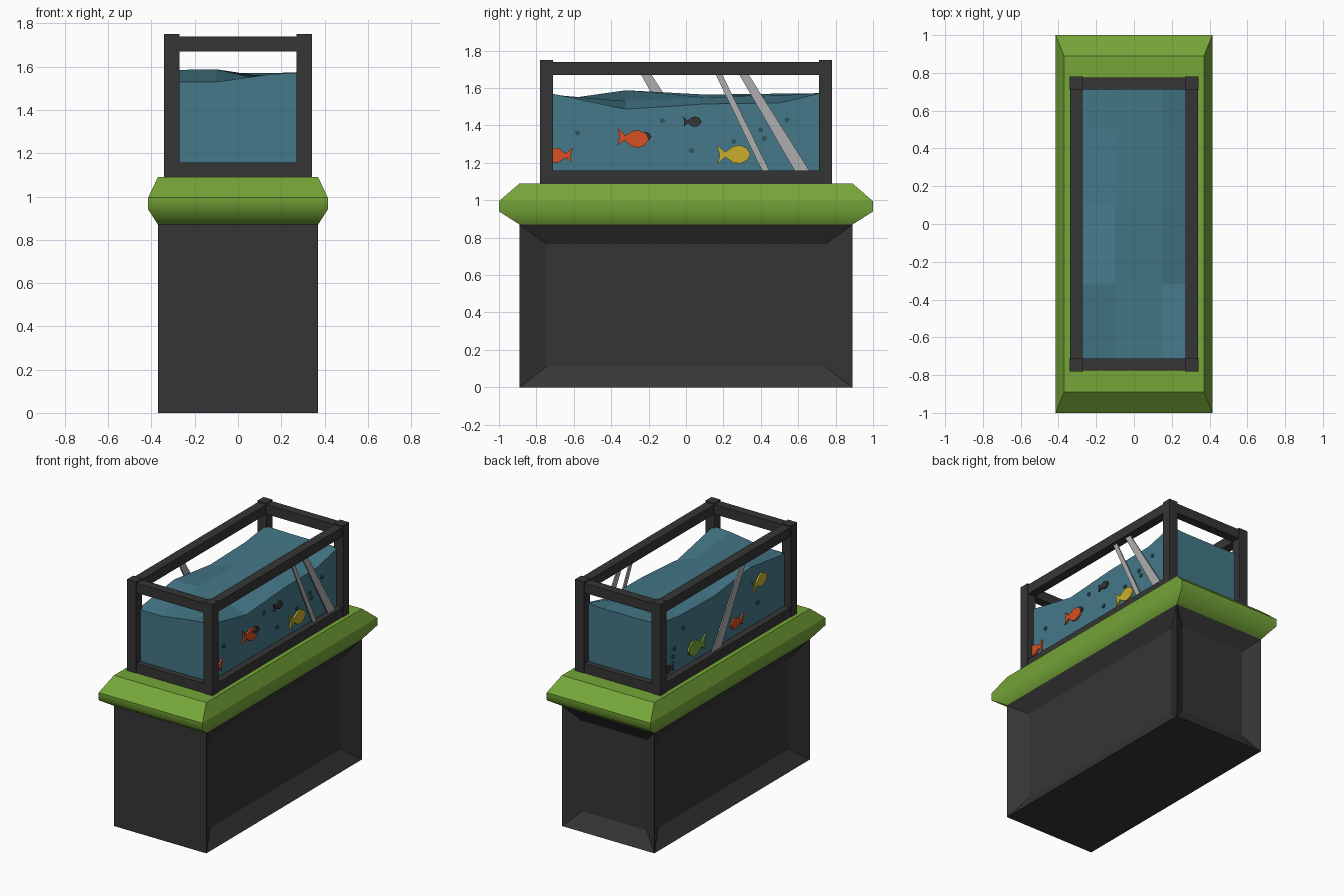
import bpy, bmesh, math
from mathutils import Vector

if "Cube" in bpy.data.objects:
    bpy.data.objects.remove(bpy.data.objects["Cube"])


def material(name, rgb):
    m = bpy.data.materials.new(name)
    m.diffuse_color = (*rgb, 1)
    m.use_nodes = True
    m.node_tree.nodes["Principled BSDF"].inputs["Base Color"].default_value = m.diffuse_color
    return m


DARK = material("charcoal", (0.036, 0.036, 0.036))
GREEN = material("leaf green", (0.18, 0.38, 0.04))
WATER = material("water blue", (0.058, 0.188, 0.246))
BUBBLE = material("deep blue", (0.03, 0.09, 0.115))
GREY = material("glint grey", (0.42, 0.42, 0.42))
ORANGE = material("orange", (0.68, 0.08, 0.017))
YELLOW = material("yellow", (0.58, 0.43, 0.027))


def finish(bm, name, mat):
    bmesh.ops.recalc_face_normals(bm, faces=bm.faces)
    me = bpy.data.meshes.new(name)
    bm.to_mesh(me)
    bm.free()
    me.materials.append(mat)
    ob = bpy.data.objects.new(name, me)
    bpy.context.collection.objects.link(ob)
    return ob


def box_mesh(x0, x1, y0, y1, z0, z1):
    bm = bmesh.new()
    bmesh.ops.create_cube(bm, size=1)
    for v in bm.verts:
        v.co = Vector(((x0 + x1) / 2 + v.co.x * (x1 - x0),
                       (y0 + y1) / 2 + v.co.y * (y1 - y0),
                       (z0 + z1) / 2 + v.co.z * (z1 - z0)))
    bm.normal_update()
    return bm


def box(name, mat, *dims):
    return finish(box_mesh(*dims), name, mat)


def side_plate(name, mat, outline, x, thick):
    """Outline in (y, z), extruded along x and centred on the given x."""
    bm = bmesh.new()
    f = bm.faces.new([bm.verts.new((x - thick / 2, y, z)) for y, z in outline])
    r = bmesh.ops.extrude_face_region(bm, geom=[f])
    for v in r["geom"]:
        if isinstance(v, bmesh.types.BMVert):
            v.co.x += thick
    return finish(bm, name, mat)


# Cabinet: flat front, sloped recessed panels on both sides and the back
bm = box_mesh(-0.37, 0.37, -0.89, 0.89, 0, 0.87)
for f in list(bm.faces):
    n = f.normal.copy()
    if abs(n.x) < 0.5 and n.y < 0.5:
        continue
    c = f.calc_center_median()
    bmesh.ops.inset_region(bm, faces=[f], thickness=0.02)
    for v in f.verts:
        s = Vector([math.copysign(1, a) for a in (v.co - c)])
        if abs(n.x) > 0.5:
            v.co = Vector((n.x * 0.30, s.y * 0.745, 0.4375 + s.z * 0.3275))
        else:
            v.co = Vector((s.x * 0.26, 0.82, 0.4375 + s.z * 0.3275))
finish(bm, "cabinet", DARK)

# Green bevelled top, soft only along its lower ridge
bm = bmesh.new()
rings = []
for x, y, z in [(0.37, 0.89, 0.87), (0.415, 1, 0.94), (0.415, 1, 0.995), (0.37, 0.89, 1.09)]:
    rings.append([bm.verts.new((x * a, y * b, z)) for a, b in ((-1, -1), (1, -1), (1, 1), (-1, 1))])
for lo, hi in zip(rings, rings[1:]):
    for i in range(4):
        j = (i + 1) % 4
        bm.faces.new((lo[i], lo[j], hi[j], hi[i]))
bm.faces.new(rings[0][::-1])
bm.faces.new(rings[-1])
for f in bm.faces:
    f.smooth = True
for e in bm.edges:
    e.smooth = all(v in rings[1] for v in e.verts)
finish(bm, "green_top", GREEN)

# Tank frame: posts and rails
for sx in (-1, 1):
    for sy in (-1, 1):
        box("frame_post", DARK, *sorted((sx * 0.27, sx * 0.342)), *sorted((sy * 0.71, sy * 0.78)), 1.085, 1.75)
for z0, z1 in ((1.085, 1.158), (1.67, 1.74)):
    for s in (-1, 1):
        box("long_rail", DARK, *sorted((s * 0.272, s * 0.338)), -0.75, 0.75, z0, z1)
        box("short_rail", DARK, -0.3, 0.3, *sorted((s * 0.712, s * 0.776)), z0, z1)

# Water block with a wavy faceted surface
xs = (-0.29, -0.1, 0.15, 0.29)
ys = (-0.73, -0.32, 0.1, 0.5, 0.73)
heights = ((1.53, 1.585, 1.535, 1.545, 1.575),
           (1.53, 1.588, 1.565, 1.57, 1.57),
           (1.565, 1.53, 1.55, 1.56, 1.57),
           (1.573, 1.487, 1.515, 1.52, 1.575))
bm = bmesh.new()
top = [[bm.verts.new((x, y, heights[i][j])) for j, y in enumerate(ys)] for i, x in enumerate(xs)]
for i in range(len(xs) - 1):
    for j in range(len(ys) - 1):
        bm.faces.new((top[i][j], top[i + 1][j], top[i + 1][j + 1], top[i][j + 1]))
r = bmesh.ops.extrude_face_region(bm, geom=list(bm.faces), use_keep_orig=True)
for v in r["geom"]:
    if isinstance(v, bmesh.types.BMVert):
        v.co.z = 1.09
finish(bm, "water", WATER)

# Diagonal glints on the glass: side, top y pair, bottom y pair
for s, t0, t1, b0, b1 in ((1, 0.155, 0.19, 0.41, 0.45),
                          (1, 0.28, 0.33, 0.585, 0.665),
                          (-1, -0.245, -0.19, 0.05, 0.15)):
    side_plate("glass_glint", GREY, [(t0, 1.68), (t1, 1.68), (b1, 1.15), (b0, 1.15)], s * 0.311, 0.009)

# Fish outline, nose towards +y, one unit long
FISH = [(0.5, 0.0), (0.4, 0.18), (0.2, 0.27), (0.0, 0.25), (-0.25, 0.07), (-0.5, 0.28),
        (-0.42, 0.0), (-0.46, -0.26), (-0.25, -0.08), (0.0, -0.25), (0.2, -0.27), (0.4, -0.17)]


def fish(name, mat, side, y, z, length, facing, tilt=0.0):
    c, s = math.cos(tilt), math.sin(tilt)
    pts = [(y + facing * length * (a * c - b * s), z + length * (a * s + b * c)) for a, b in FISH]
    side_plate(name, mat, pts, side * 0.292, 0.02)


fish("orange_fish", ORANGE, 1, -0.285, 1.33, 0.17, 1, -0.1)
fish("orange_fish_low", ORANGE, 1, -0.68, 1.24, 0.15, -1)
fish("yellow_fish", YELLOW, 1, 0.255, 1.245, 0.18, 1)
fish("dark_fish", DARK, 1, 0.033, 1.42, 0.10, 1)
fish("dark_fish_behind", DARK, 1, -0.23, 1.34, 0.09, 1)
fish("yellow_fish_left", YELLOW, -1, -0.42, 1.45, 0.16, -1, 0.2)
fish("orange_fish_left", ORANGE, -1, -0.16, 1.25, 0.14, 1)
fish("green_fish_left", GREEN, -1, 0.30, 1.25, 0.20, 1)
fish("dark_fish_left", DARK, -1, 0.62, 1.21, 0.11, 1)

# Bubbles on both long sides
for s, spots in ((1, ((-0.58, 1.36), (-0.125, 1.425), (0.03, 1.265), (0.255, 1.315),
                      (0.40, 1.375), (0.42, 1.33), (0.54, 1.43))),
                 (-1, ((0.55, 1.33), (0.45, 1.44), (0.57, 1.28), (-0.1, 1.4), (-0.4, 1.3)))):
    for y, z in spots:
        ring = [(y + 0.014 * math.cos(k * math.pi / 4), z + 0.014 * math.sin(k * math.pi / 4)) for k in range(8)]
        side_plate("bubble", BUBBLE, ring, s * 0.292, 0.012)
